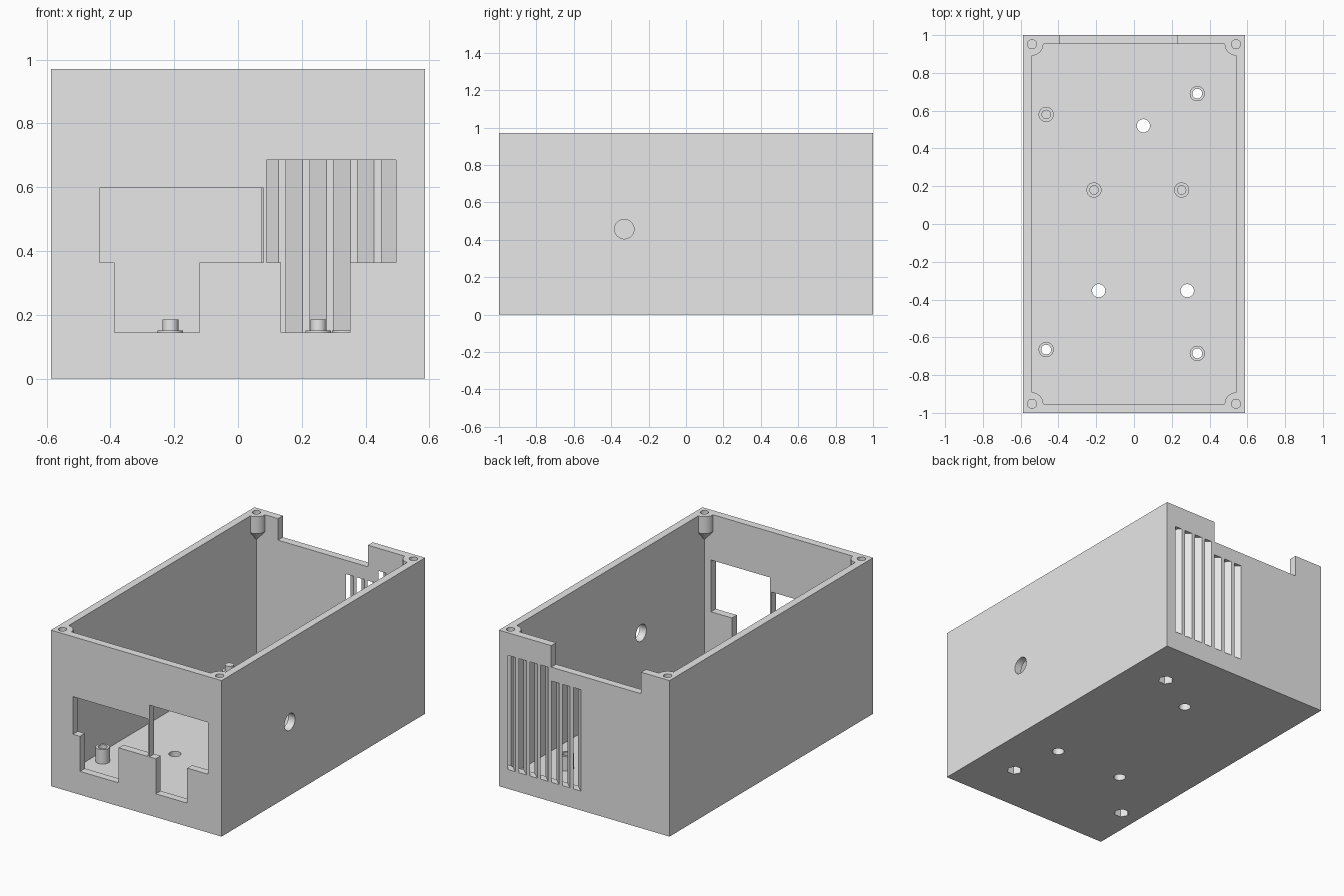
import bpy, bmesh
from math import cos, sin, tau
from mathutils import Vector

if "Cube" in bpy.data.objects:
    bpy.data.objects.remove(bpy.data.objects["Cube"], do_unlink=True)

grey = bpy.data.materials.new("plain_grey")
grey.use_nodes = True
colour = (0.8, 0.8, 0.8, 1)
grey.diffuse_color = colour
grey.node_tree.nodes["Principled BSDF"].inputs["Base Color"].default_value = colour


def finish(name, bm):
    bmesh.ops.recalc_face_normals(bm, faces=bm.faces)
    mesh = bpy.data.meshes.new(name)
    bm.to_mesh(mesh)
    bm.free()
    mesh.materials.append(grey)
    obj = bpy.data.objects.new(name, mesh)
    bpy.context.collection.objects.link(obj)
    return obj


def prism(name, points, direction):
    """Extrude a flat outline along a direction."""
    bm = bmesh.new()
    face = bm.faces.new([bm.verts.new(p) for p in points])
    out = bmesh.ops.extrude_face_region(bm, geom=[face], use_keep_orig=True)
    verts = [g for g in out["geom"] if isinstance(g, bmesh.types.BMVert)]
    bmesh.ops.translate(bm, verts=verts, vec=direction)
    return finish(name, bm)


def block(name, x0, x1, y0, y1, z0, z1):
    outline = [(x0, y0, z0), (x1, y0, z0), (x1, y1, z0), (x0, y1, z0)]
    return prism(name, outline, (0, 0, z1 - z0))


def turned(name, centre, profile, sides=32, along_x=False):
    """Stack rings of (radius, height) into a closed round part."""
    bm = bmesh.new()
    rings = []
    for r, h in profile:
        ring = []
        for i in range(sides):
            u, v = r * cos(tau * i / sides), r * sin(tau * i / sides)
            offset = (h, u, v) if along_x else (u, v, h)
            ring.append(bm.verts.new(Vector(centre) + Vector(offset)))
        rings.append(ring)
    for low, high in zip(rings, rings[1:]):
        for i in range(sides):
            j = (i + 1) % sides
            bm.faces.new((low[i], low[j], high[j], high[i]))
    bm.faces.new(rings[0])
    bm.faces.new(rings[-1])
    return finish(name, bm)


def cut(target, cutter):
    """Subtract the cutter from the target and discard it."""
    mod = target.modifiers.new("cut", "BOOLEAN")
    mod.operation = "DIFFERENCE"
    mod.solver = "EXACT"
    mod.object = cutter
    cutter.hide_render = True
    bpy.context.view_layer.update()
    graph = bpy.context.evaluated_depsgraph_get()
    mesh = bpy.data.meshes.new_from_object(target.evaluated_get(graph))
    target.modifiers.clear()
    target.data = mesh
    bpy.data.objects.remove(cutter, do_unlink=True)


W, L, H = 0.587, 1.0, 0.97
IN_X, IN_Y, FLOOR = 0.54, 0.952, 0.06
corners = [(sx * IN_X, sy * IN_Y, 0) for sx in (-1, 1) for sy in (-1, 1)]
nut_bosses = [(-0.465, -0.665, 0), (0.335, -0.685, 0), (0.335, 0.69, 0)]
pin_bosses = [(-0.465, 0.58, 0), (-0.212, 0.18, 0), (0.252, 0.18, 0)]
floor_holes = [(0.05, 0.52, 0), (-0.187, -0.353, 0), (0.282, -0.353, 0)]

# Inner cavity, leaving material for the screw lugs and floor bosses
cavity = block("cavity", -IN_X, IN_X, -IN_Y, IN_Y, FLOOR, 1.1)
for c in corners:
    cut(cavity, turned("lug", c, [(0.001, 0.8), (0.06, 0.865), (0.06, 1.2)]))
for c in nut_bosses:
    cut(cavity, turned("boss", c, [(0.04, 0), (0.04, 0.15)]))
for c in pin_bosses:
    cut(cavity, turned("pin_boss", c, [(0.04, 0), (0.04, 0.15), (0.025, 0.15), (0.025, 0.185)]))

# Outer shell
box = block("enclosure", -W, W, -L, L, 0, H)
cut(box, cavity)

# Screw holes, floor holes and nut pockets
for c in corners:
    cut(box, turned("screw_hole", c, [(0.024, 0.87), (0.024, 1.1)]))
for c in floor_holes:
    cut(box, turned("floor_hole", c, [(0.035, -0.1), (0.035, 0.1)]))
for c in nut_bosses:
    cut(box, turned("bolt_hole", c, [(0.026, -0.1), (0.026, 0.3)]))
    cut(box, turned("nut_pocket", c, [(0.045, -0.1), (0.045, 0.05)], sides=6))

# Cable hole in the left wall
cut(box, turned("cable_hole", (W, -0.33, 0.457), [(0.052, -0.1), (0.052, 0.1)], along_x=True))

# Stepped front windows: wide above, narrow below
SILL, STEP = 0.145, 0.363
for x0, x1, n0, n1, top in ((-0.435, 0.08, -0.387, -0.121, 0.597),
                            (0.09, 0.495, 0.135, 0.351, 0.685)):
    outline = [(n0, SILL), (n1, SILL), (n1, STEP), (x1, STEP),
               (x1, top), (x0, top), (x0, STEP), (n0, STEP)]
    cut(box, prism("window", [(x, -1.1, z) for x, z in outline], (0, 0.18, 0)))

# Notch in the top of the back wall
cut(box, block("notch", -0.392, 0.227, 0.92, 1.1, 0.836, 1.1))

# Slanted vents through the back wall, shorter below the notch
for i in range(7):
    inner = 0.525 - i * 0.075
    top = 0.83 if i < 4 else 0.75
    outline = []
    for y, side in ((0.95, 0), (0.95, 1), (1.02, 1), (1.02, 0)):
        x = inner + side * 0.052 - (y - IN_Y) * 1.09
        outline.append((x, y, 0.12))
    cut(box, prism("vent", outline, (0, 0, top - 0.12)))

# Smooth the round walls, keep the edges sharp
bpy.ops.object.select_all(action="DESELECT")
box.select_set(True)
bpy.context.view_layer.objects.active = box
bpy.ops.object.shade_smooth_by_angle()
